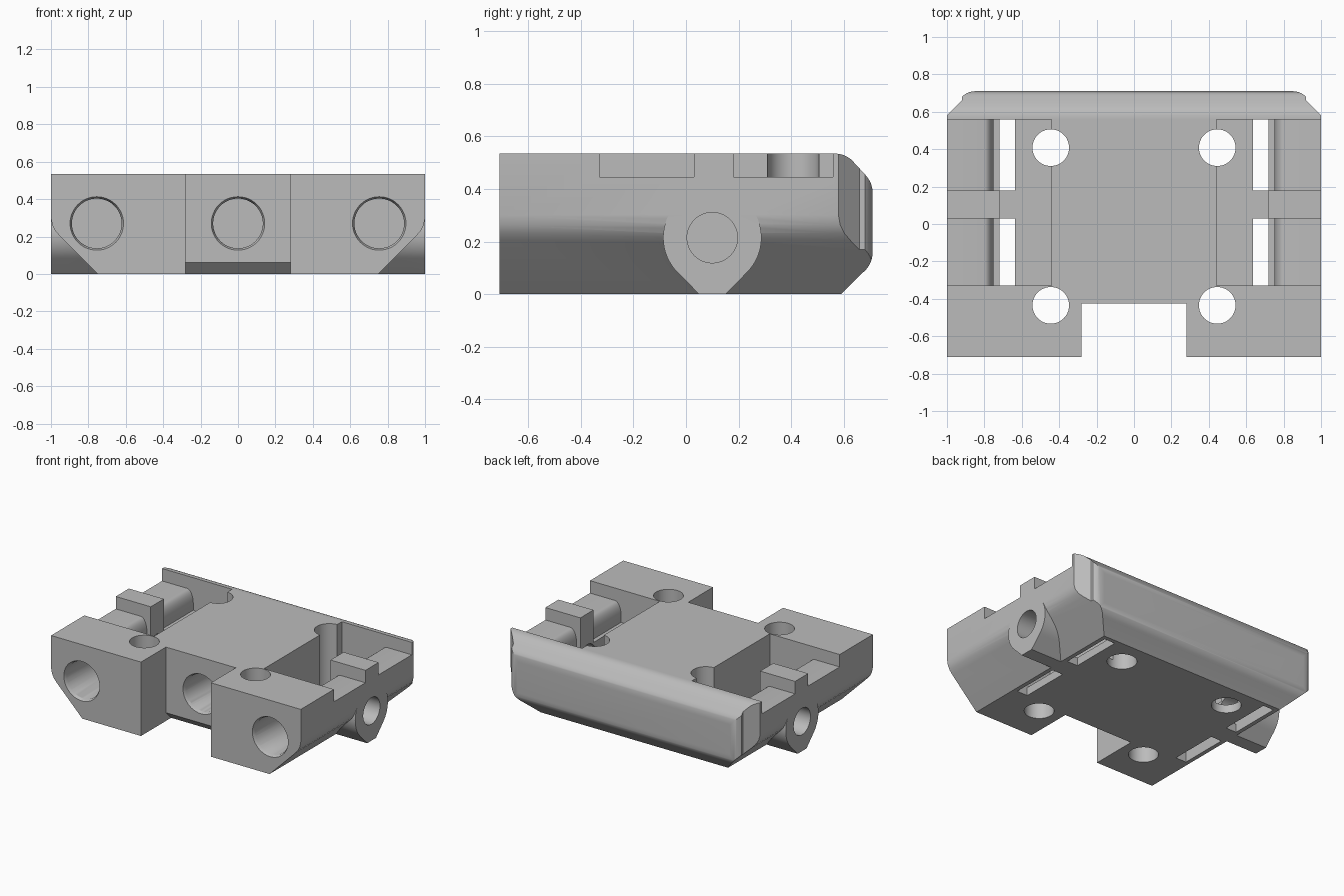
import bpy, bmesh, math
from mathutils import Vector

cube = bpy.data.objects.get("Cube")
if cube:
    bpy.data.objects.remove(cube)

grey = bpy.data.materials.new("plain_grey")
grey.use_nodes = True
colour = (0.5, 0.5, 0.5, 1)
grey.diffuse_color = colour
grey.node_tree.nodes["Principled BSDF"].inputs["Base Color"].default_value = colour


def prism(name, profile, axis, start, end):
    """Extrude a closed 2D profile along one axis; the profile uses the other two in order."""
    bm = bmesh.new()

    def point(p, depth):
        coords = list(p)
        coords.insert(axis, depth)
        return bm.verts.new(Vector(coords))

    face = bm.faces.new([point(p, start) for p in profile])
    out = bmesh.ops.extrude_face_region(bm, geom=[face])
    move = Vector((0, 0, 0))
    move[axis] = end - start
    bmesh.ops.translate(bm, vec=move, verts=[v for v in out["geom"] if isinstance(v, bmesh.types.BMVert)])
    bmesh.ops.recalc_face_normals(bm, faces=bm.faces)
    mesh = bpy.data.meshes.new(name)
    bm.to_mesh(mesh)
    bm.free()
    mesh.materials.append(grey)
    obj = bpy.data.objects.new(name, mesh)
    bpy.context.collection.objects.link(obj)
    return obj


def arc(cx, cy, r, a=0, b=360, n=48):
    count = n if b - a == 360 else n + 1
    angles = [math.radians(a + (b - a) * i / n) for i in range(count)]
    return [(cx + r * math.cos(t), cy + r * math.sin(t)) for t in angles]


def box(x0, x1, y0, y1, z0, z1):
    return prism("cutter", [(x0, y0), (x1, y0), (x1, y1), (x0, y1)], 2, z0, z1)


def combine(target, tool, operation="DIFFERENCE"):
    mod = target.modifiers.new("bool", "BOOLEAN")
    mod.operation, mod.object, mod.solver = operation, tool, "EXACT"
    graph = bpy.context.evaluated_depsgraph_get()
    result = bpy.data.meshes.new_from_object(target.evaluated_get(graph))
    target.modifiers.clear()
    target.data = result
    bpy.data.objects.remove(tool)


def mirrored(profile, side):
    return [(side * p[0], p[1]) for p in profile]


# Main body: side, end and plan profiles intersected
half = [(0.75, 0), (0.955, 0.205), (0.978, 0.232), (0.993, 0.262), (1, 0.3), (1, 0.535)]
body = prism("carriage_body", half + mirrored(half[::-1], -1), 1, -0.71, 0.71)
back = ([(-0.8, -0.1), (0.49, -0.1), (0.67, 0.08)] + arc(0.61, 0.16, 0.1, -45, 0, 8)
        + arc(0.61, 0.385, 0.1, 0, 45, 8) + arc(0.565, 0.435, 0.1, 50, 90, 8) + [(-0.8, 0.535)])
combine(body, prism("cutter", back, 0, -1.2, 1.2), "INTERSECT")
plan = [(1.1, -0.8), (1.1, 0.48), (0.92, 0.66)] + arc(0.849, 0.61, 0.1, 45, 90, 8)
combine(body, prism("cutter", plan + mirrored(plan[::-1], -1), 2, -0.2, 0.8), "INTERSECT")

# Front notch with an undercut lower edge
combine(body, box(-0.28, 0.28, -0.8, -0.425, -0.1, 0.7))
combine(body, prism("cutter", [(-0.5, -0.06), (-0.305, -0.06), (-0.425, 0.06), (-0.5, 0.06)], 0, -0.28, 0.28))

shelf = ([(0.7, 0.3), (0.75, 0.3)]
         + [(0.8 - 0.05 * math.cos(t), 0.345 + 0.1 * math.sin(t))
            for t in [math.pi / 16 * i for i in range(9)]]
         + [(1.1, 0.445), (1.1, 0.7), (0.7, 0.7)])

for side in (-1, 1):
    # Teardrop pivot lug under each flank
    lug = arc(0.1, 0.215, 0.187, -45, 225, 48) + [(0.05, 0), (0.15, 0)]
    combine(body, prism("cutter", lug, 0, side * 0.66, side), "UNION")

    # Deep well, outer shelves and through slots
    x0, x1 = sorted((side * 0.44, side * 0.72))
    combine(body, box(x0, x1, -0.33, 0.56, 0.06, 0.7))
    s0, s1 = sorted((side * 0.635, side * 0.72))
    for y0, y1 in ((-0.33, 0.03), (0.18, 0.56)):
        combine(body, prism("cutter", mirrored(shelf, side), 1, y0, y1))
        combine(body, box(s0, s1, y0, y1, -0.1, 0.5))

    # Pivot hole and vertical bolt holes
    combine(body, prism("cutter", arc(0.1, 0.215, 0.096), 0, side * 0.6, side * 1.1))
    for y in (-0.435, 0.408):
        combine(body, prism("cutter", arc(side * 0.445, y, 0.098), 2, -0.1, 0.7))

# Front bores with a countersunk rim
for x, y, depth in ((-0.755, -0.71, 0.34), (0, -0.425, 0.4), (0.755, -0.71, 0.34)):
    combine(body, prism("cutter", arc(x, 0.27, 0.133), 1, y - 0.1, y + depth))
    rim = prism("cutter", arc(x, 0.27, 0.153), 1, y - 0.02, y + 0.02)
    for v in rim.data.vertices:
        if v.co.y > y:
            v.co.x = x + (v.co.x - x) * 0.133 / 0.153
            v.co.z = 0.27 + (v.co.z - 0.27) * 0.133 / 0.153
    combine(body, rim)

# Smooth curved walls, sharp machined edges
body.data.shade_smooth()
body.data.set_sharp_from_angle(angle=math.radians(30))
